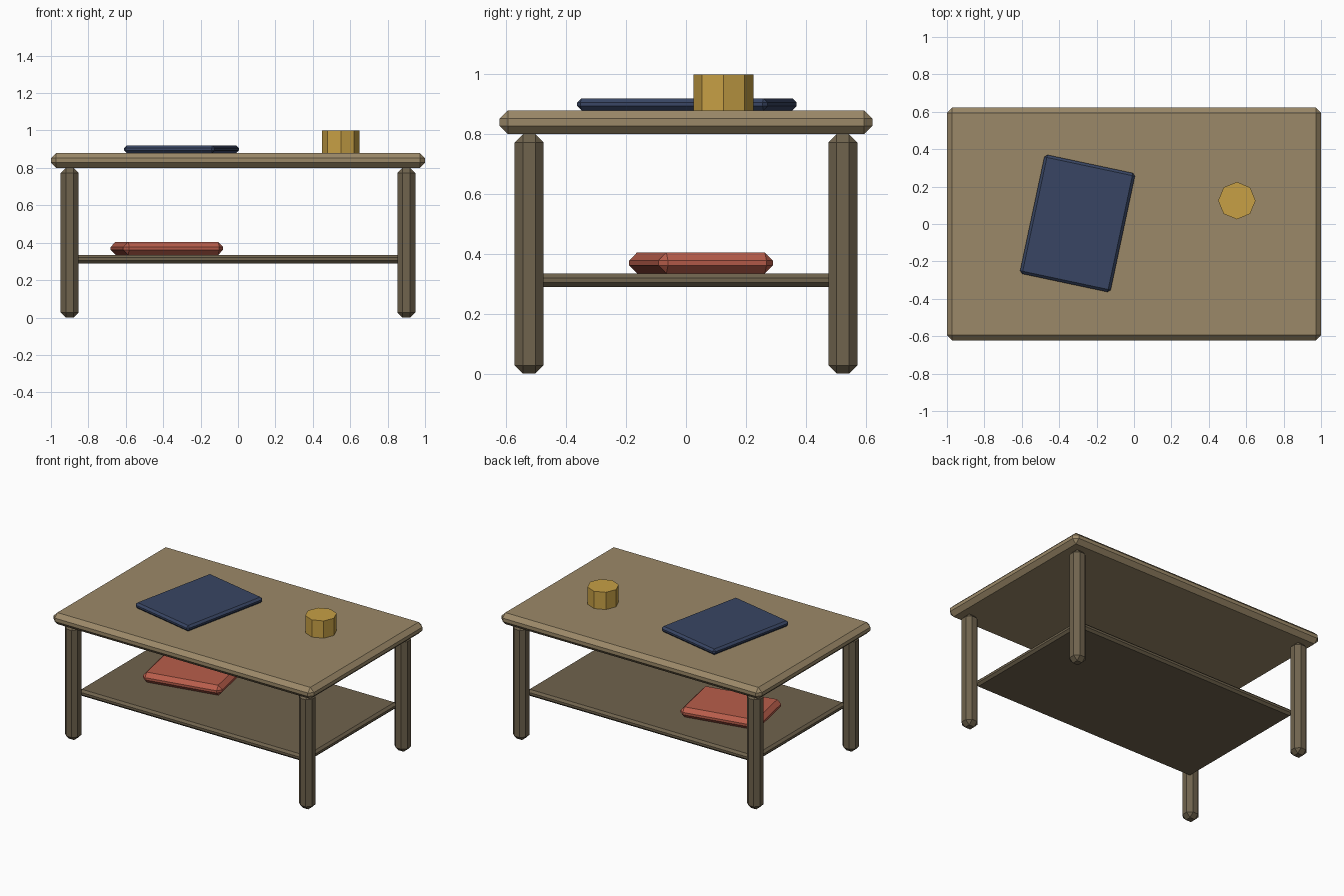
import bpy, bmesh
from math import radians
from mathutils import Matrix

if "Cube" in bpy.data.objects:
    bpy.data.objects.remove(bpy.data.objects["Cube"])


def material(name, rgb):
    m = bpy.data.materials.new(name)
    m.diffuse_color = (*rgb, 1)
    m.use_nodes = True
    m.node_tree.nodes["Principled BSDF"].inputs["Base Color"].default_value = m.diffuse_color
    return m


def finish(name, bm, mat, loc, turn=0):
    me = bpy.data.meshes.new(name)
    bm.to_mesh(me)
    bm.free()
    me.materials.append(mat)
    ob = bpy.data.objects.new(name, me)
    ob.location = loc
    ob.rotation_euler.z = radians(turn)
    bpy.context.collection.objects.link(ob)
    return ob


def chamfered_box(name, size, loc, bevel, mat, turn=0):
    bm = bmesh.new()
    bmesh.ops.create_cube(bm, size=1, matrix=Matrix.Diagonal((*size, 1)))
    bmesh.ops.bevel(bm, geom=bm.edges[:], offset=bevel, segments=1,
                    affect='EDGES', profile=0.5)
    return finish(name, bm, mat, loc, turn)


top_wood = material("top_wood", (0.33, 0.25, 0.14))
dark_wood = material("dark_wood", (0.16, 0.125, 0.075))
blue = material("blue_cover", (0.04, 0.06, 0.125))
red = material("red_cover", (0.48, 0.11, 0.07))
gold = material("gold_glaze", (0.57, 0.35, 0.06))

# Table top and lower shelf
chamfered_box("table_top", (2, 1.245, 0.08), (0, 0, 0.84), 0.028, top_wood)
chamfered_box("shelf", (1.755, 1.0, 0.045), (0, 0, 0.3125), 0.015, dark_wood)

# Four legs
for sx, side in ((-1, "left"), (1, "right")):
    for sy, end in ((-1, "front"), (1, "back")):
        chamfered_box(f"{end}_{side}_leg", (0.097, 0.097, 0.8),
                      (sx * 0.9, sy * 0.524, 0.4), 0.028, dark_wood)

# Books
chamfered_box("notebook", (0.495, 0.65, 0.04), (-0.302, 0.003, 0.90), 0.014, blue, -12)
chamfered_box("shelf_book", (0.545, 0.39, 0.07), (-0.38, 0.05, 0.37), 0.027, red, 11.5)

# Eight-sided cup
bm = bmesh.new()
bmesh.ops.create_cone(bm, cap_ends=True, segments=8, radius1=0.1, radius2=0.1, depth=0.12)
finish("cup", bm, gold, (0.55, 0.125, 0.94))
